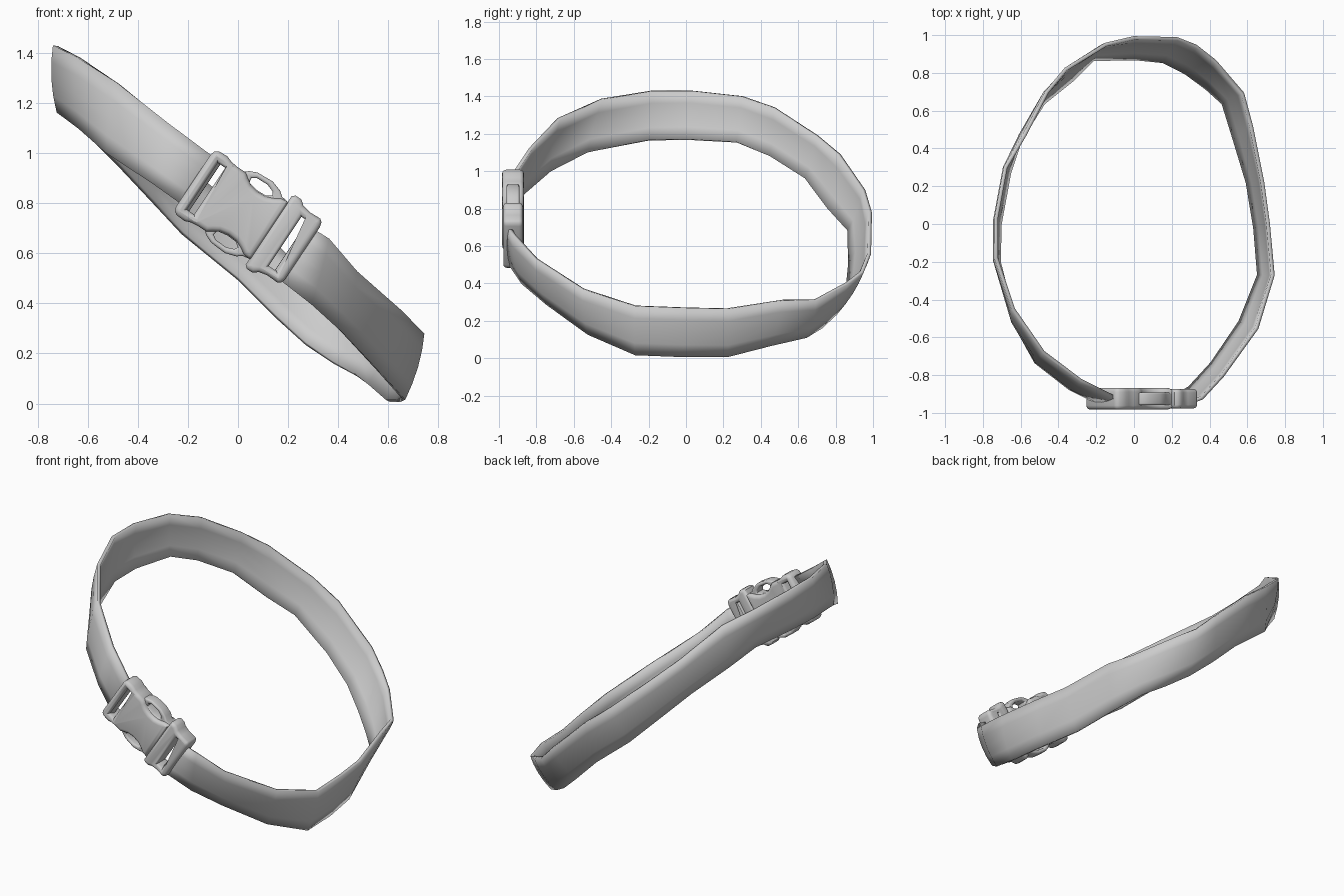
import bpy, bmesh, math
from mathutils import Vector, Matrix

if "Cube" in bpy.data.objects:
    bpy.data.objects.remove(bpy.data.objects["Cube"])

grey = bpy.data.materials.new("grey")
grey.diffuse_color = (0.6, 0.6, 0.6, 1)
grey.use_nodes = True
grey.node_tree.nodes["Principled BSDF"].inputs["Base Color"].default_value = grey.diffuse_color

# Buckle frame: local x along the buckle, local y across it, local z to the front
A = math.radians(33.7)
U = Vector((math.cos(A), 0, -math.sin(A)))
V = Vector((math.sin(A), 0, math.cos(A)))
N = Vector((0, -1, 0))
FRAME = Matrix((U, V, N)).transposed().to_4x4()
FRAME.translation = (0.035, -0.925, 0.75)


def finish(ob, angle=40):
    ob.data.materials.clear()
    ob.data.materials.append(grey)
    bpy.ops.object.select_all(action='DESELECT')
    ob.select_set(True)
    bpy.context.view_layer.objects.active = ob
    bpy.ops.object.shade_smooth_by_angle(angle=math.radians(angle))


def mirrored(upper):
    """Counter-clockwise closed outline from its upper half, listed left to right."""
    return [(x, -y) for x, y in upper] + upper[::-1]


def plate(name, outline, holes, half, bevel, z=0.0):
    """Rounded flat plate with holes, placed in the buckle frame."""
    cu = bpy.data.curves.new(name, 'CURVE')
    cu.dimensions, cu.fill_mode = '2D', 'BOTH'
    cu.extrude, cu.bevel_depth, cu.bevel_resolution = half - bevel, bevel, 2
    cu.offset = -bevel
    for pts in [outline] + [h[::-1] for h in holes]:
        sp = cu.splines.new('POLY')
        sp.points.add(len(pts) - 1)
        for p, (x, y) in zip(sp.points, pts):
            p.co = (x, y, 0, 1)
        sp.use_cyclic_u = True
    tmp = bpy.data.objects.new(name + "_curve", cu)
    bpy.context.collection.objects.link(tmp)
    dg = bpy.context.evaluated_depsgraph_get()
    me = bpy.data.meshes.new_from_object(tmp.evaluated_get(dg))
    bpy.data.objects.remove(tmp)
    bm = bmesh.new()
    bm.from_mesh(me)
    bmesh.ops.remove_doubles(bm, verts=bm.verts, dist=0.0003)
    bm.to_mesh(me)
    bm.free()
    me.transform(FRAME @ Matrix.Translation((0, 0, z)))
    ob = bpy.data.objects.new(name, me)
    bpy.context.collection.objects.link(ob)
    finish(ob)
    return ob


def rect(x0, x1, y):
    return [(x0, -y), (x1, -y), (x1, y), (x0, y)]


# Strap stations: upper edge xyz, lower edge xyz, once around the loop
stations = [
    (-.08, -.93, .97, -.20, -.94, .78), (-.28, -.83, 1.12, -.34, -.87, .88),
    (-.48, -.68, 1.28, -.52, -.73, 1.0), (-.64, -.45, 1.385, -.63, -.53, 1.1),
    (-.73, -.18, 1.43, -.715, -.2, 1.165), (-.73, .03, 1.43, -.71, 0, 1.17),
    (-.68, .3, 1.40, -.66, .27, 1.155), (-.58, .47, 1.34, -.60, .45, 1.08),
    (-.46, .70, 1.19, -.48, .64, .96), (-.36, .82, 1.09, -.33, .76, .80),
    (-.15, .95, .90, -.22, .87, .68), (0, .985, .78, 0, .875, .50),
    (.23, .98, .56, .15, .86, .35), (.33, .94, .46, .27, .80, .24),
    (.43, .86, .40, .38, .72, .165), (.575, .69, .31, .47, .64, .115),
    (.62, .52, .31, .53, .45, .07), (.68, .22, .265, .60, .22, .01),
    (.71, 0, .27, .64, -.02, .01), (.735, -.27, .28, .66, -.27, .02),
    (.65, -.55, .37, .56, -.52, .13), (.47, -.80, .53, .41, -.74, .29),
    (.36, -.92, .66, .29, -.87, .40), (.28, -.95, .71, .15, -.945, .51)]
ROWS = 4
bm = bmesh.new()
grid = []
for s in stations:
    top, low = Vector(s[:3]), Vector(s[3:])
    mid = (top + low) / 2
    out = Vector((mid.x, mid.y, 0)).normalized()
    row = []
    for r in range(ROWS + 1):
        t = r / ROWS
        row.append(bm.verts.new(top.lerp(low, t) + out * 0.014 * 4 * t * (1 - t)))
    grid.append(row)
for a, b in zip(grid, grid[1:]):
    for r in range(ROWS):
        bm.faces.new((a[r], a[r + 1], b[r + 1], b[r]))
bmesh.ops.recalc_face_normals(bm, faces=bm.faces)
me = bpy.data.meshes.new("strap")
bm.to_mesh(me)
bm.free()
strap = bpy.data.objects.new("strap", me)
bpy.context.collection.objects.link(strap)
mod = strap.modifiers.new("thickness", 'SOLIDIFY')
mod.thickness, mod.offset = 0.02, 0
finish(strap, 60)

# Strap ends folded around the buckle bars
for name, x in (("left_strap_fold", -.224), ("right_strap_fold", .236)):
    bm = bmesh.new()
    bmesh.ops.create_cone(bm, cap_ends=True, segments=16, radius1=1, radius2=1, depth=0.232,
                          matrix=FRAME @ Matrix.Translation((x, 0, 0.008))
                          @ Matrix.Rotation(math.pi / 2, 4, 'X')
                          @ Matrix.Diagonal((.022, .030, 1, 1)))
    me = bpy.data.meshes.new(name)
    bm.to_mesh(me)
    bm.free()
    ob = bpy.data.objects.new(name, me)
    bpy.context.collection.objects.link(ob)
    finish(ob)

# Socket half: thick body with concave sides and a slotted strap end
plate("buckle_socket",
      mirrored([(-.256, .125), (-.250, .143), (-.235, .153), (-.195, .155), (-.172, .146),
                (-.14, .142), (-.10, .142), (-.08, .128), (-.055, .112), (-.02, .104),
                (.02, .106), (.05, .118), (.075, .134), (.11, .138)]),
      [rect(-.214, -.178, .112)], 0.058, 0.022)

# Plug half: strap frame, shoulders and slot
plate("buckle_plug_frame",
      mirrored([(.105, .165), (.118, .176), (.145, .176), (.165, .160), (.20, .152),
                (.25, .154), (.263, .144), (.268, .125)]),
      [rect(.184, .222, .118)], 0.052, 0.020)

# Squeeze arms with windows on both sides
arm = [(-.115, .09), (.12, .09), (.12, .135), (.075, .142), (.055, .158),
       (.01, .172), (-.06, .168), (-.09, .155), (-.115, .135)]
window = [(-.065, .116), (-.02, .108), (.02, .110), (.04, .124), (.032, .138),
          (.0, .150), (-.05, .148), (-.068, .136)]
for name, sgn in (("upper_arm", 1), ("lower_arm", -1)):
    pts = [[(x, y * sgn) for x, y in p][::sgn] for p in (arm, window)]
    plate(name, pts[0], [pts[1]], 0.034, 0.010)
